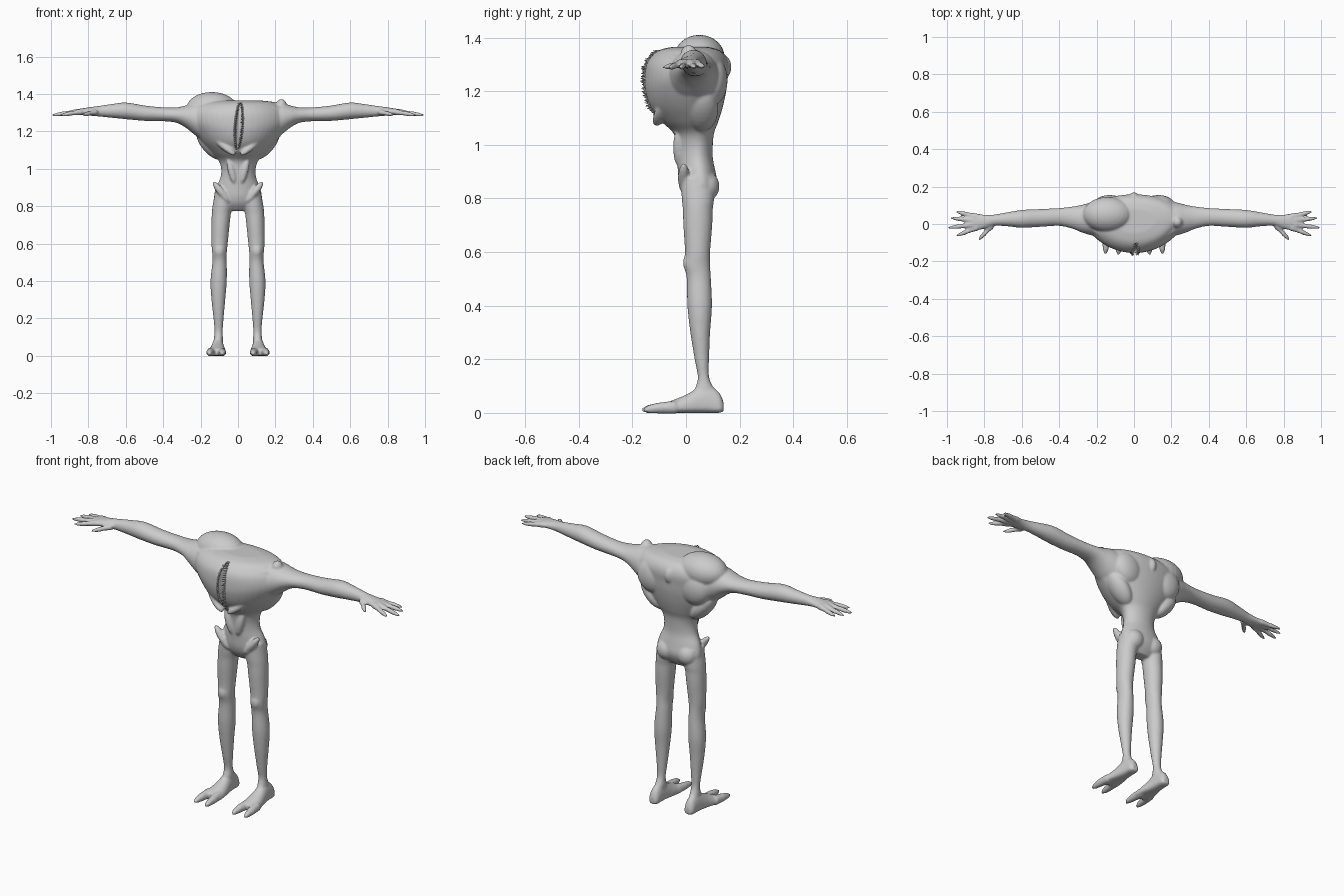
import bpy, bmesh, math, random
from mathutils import Vector, Matrix, Euler
from mathutils.bvhtree import BVHTree

if "Cube" in bpy.data.objects:
    bpy.data.objects.remove(bpy.data.objects["Cube"])

random.seed(3)
bm = bmesh.new()


def skin(b, rings):
    """Bridge a list of point rings into a closed shell."""
    rows = [[b.verts.new(p) for p in r] for r in rings]
    n = len(rows[0])
    faces = [b.faces.new(rows[0]), b.faces.new(rows[-1][::-1])]
    for a, c in zip(rows, rows[1:]):
        for i in range(n):
            j = (i + 1) % n
            faces.append(b.faces.new((a[i], c[i], c[j], a[j])))
    bmesh.ops.recalc_face_normals(b, faces=faces)


def smooth_stations(st, k=4):
    """Catmull-Rom subdivision of cross-section stations."""
    out = []
    for i in range(len(st) - 1):
        p = [st[max(i - 1, 0)], st[i], st[i + 1], st[min(i + 2, len(st) - 1)]]
        for s in range(k):
            t = s / k
            out.append([0.5 * (2 * b + (c - a) * t + (2 * a - 5 * b + 4 * c - d) * t * t
                               + (3 * b - a - 3 * c + d) * t ** 3) for a, b, c, d in zip(*p)])
    return out + [st[-1]]


def loft(st, axis, side=1, front=1.0, back=1.0, mid=0.5, n=32):
    """Stations are (along, a0, a1, b0, b1): extents of the section on the other two axes."""
    rings = []
    for t, a0, a1, b0, b1 in smooth_stations(st):
        ring = []
        am, bmid = (a0 + a1) / 2, b0 + (b1 - b0) * mid
        for i in range(n):
            u = 2 * math.pi * i / n
            c, s = math.cos(u), math.sin(u)
            e = front if s < 0 else back
            a = am + (a1 - a0) / 2 * c
            b = bmid + math.copysign(abs(s) ** e, s) * (b1 - bmid if s > 0 else bmid - b0)
            p = {'x': (t, a, b), 'y': (a, t, b), 'z': (a, b, t)}[axis]
            ring.append((p[0] * side, p[1], p[2]))
        rings.append(ring)
    skin(bm, rings)


def tube(pts, radii, side=1, n=12):
    pts = [Vector((p[0] * side, p[1], p[2])) for p in pts]
    q = (pts[-1] - pts[0]).to_track_quat('Z', 'Y')
    rings = [[p + q @ Vector((r * math.cos(2 * math.pi * i / n), r * math.sin(2 * math.pi * i / n), 0))
              for i in range(n)] for p, r in zip(pts, radii)]
    skin(bm, rings)


def blob(loc, rad, rot=(0, 0, 0), side=1):
    e = Euler((rot[0], rot[1] * side, rot[2] * side))
    m = Matrix.LocRotScale(Vector((loc[0] * side, loc[1], loc[2])), e, Vector(rad))
    bmesh.ops.create_uvsphere(bm, u_segments=24, v_segments=14, radius=1, matrix=m)


# Torso: pelvis, thin waist, keel-shaped rib cage
loft([(.775, -.07, .07, .02, .08), (.81, -.115, .115, -.01, .105), (.85, -.128, .128, -.025, .118),
      (.90, -.118, .118, -.03, .11), (.95, -.095, .098, -.034, .10), (1.0, -.09, .095, -.037, .10),
      (1.045, -.105, .11, -.048, .105), (1.085, -.14, .15, -.09, .12), (1.14, -.19, .20, -.132, .137),
      (1.2, -.235, .245, -.152, .15), (1.25, -.265, .27, -.155, .155), (1.30, -.265, .265, -.148, .158),
      (1.335, -.235, .235, -.125, .145), (1.355, -.19, .20, -.095, .12), (1.365, -.12, .12, -.05, .08)],
     'z', front=1.3, back=1.0, mid=.58, n=48)

# Lopsided shoulder hump, opposite shoulder knob and neck ridge
blob((-.14, .05, 1.325), (.135, .095, .085))
blob((.232, .01, 1.34), (.028, .03, .032))
blob((0, .13, 1.29), (.03, .04, .05))

for s in (-1, 1):
    # Leg
    loft([(.88, .025, .122, -.02, .105), (.80, .03, .136, -.016, .105), (.76, .038, .14, -.012, .1),
          (.70, .045, .142, -.01, .098), (.60, .055, .142, -.004, .09), (.55, .06, .138, -.008, .09),
          (.50, .06, .137, .003, .093), (.40, .06, .147, .005, .097), (.30, .068, .142, .016, .09),
          (.20, .077, .131, .032, .086), (.13, .082, .126, .044, .087), (.08, .08, .13, .03, .11),
          (.03, .085, .13, .03, .12)], 'z', s)
    # Foot with two splayed toes
    loft([(.14, .09, .125, .006, .04), (.125, .08, .135, .0, .075), (.09, .077, .138, .0, .10),
          (.05, .074, .143, .0, .095), (.0, .066, .153, .0, .068), (-.05, .062, .165, .0, .047),
          (-.075, .064, .168, .002, .036)], 'y', s, mid=.3, front=.6)
    tube([(.09, -.04, .021), (.084, -.10, .018), (.082, -.145, .014), (.083, -.165, .011)],
         (.025, .021, .015, .006), s)
    tube([(.142, -.04, .021), (.149, -.10, .018), (.152, -.14, .014), (.153, -.16, .011)],
         (.025, .021, .015, .006), s)
    # Hip crest, buttock, knee cap
    blob((.09, -.008, .875), (.02, .022, .07), (0, math.radians(38), 0), s)
    blob((.062, .075, .845), (.055, .05, .055), side=s)
    blob((.1, .005, .56), (.025, .016, .032), side=s)
    # Arm and palm
    loft([(.10, -.08, .13, 1.12, 1.345), (.17, -.07, .128, 1.14, 1.355), (.23, -.06, .115, 1.18, 1.352),
          (.28, -.045, .102, 1.22, 1.338), (.33, -.025, .093, 1.246, 1.328), (.40, -.01, .085, 1.254, 1.328),
          (.50, -.015, .08, 1.256, 1.338), (.60, -.02, .075, 1.265, 1.354), (.68, -.012, .062, 1.273, 1.345),
          (.75, -.01, .05, 1.28, 1.335), (.80, -.026, .05, 1.284, 1.328), (.85, -.034, .055, 1.287, 1.32),
          (.88, -.025, .045, 1.291, 1.314)], 'x', s)
    # Fingers and thumb
    for a, b in (((.76, -.01, 1.302), (.832, -.086, 1.288)), ((.84, -.02, 1.304), (.952, -.064, 1.286)),
                 ((.86, -.004, 1.304), (.997, -.02, 1.286)), ((.86, .02, 1.304), (.982, .032, 1.288)),
                 ((.84, .04, 1.304), (.952, .066, 1.29))):
        a, b = Vector(a), Vector(b)
        tube([a.lerp(b, t) for t in (0, .35, .6, .85, 1)], (.017, .012, .0125, .009, .004), s)
    # Shoulder blade, flank muscle, collar bone, pectoral edge, belly muscle
    blob((.13, .105, 1.24), (.085, .05, .09), (0, math.radians(25), 0), s)
    blob((.15, .06, 1.13), (.045, .06, .10), (0, math.radians(40), 0), s)
    blob((.14, -.06, 1.325), (.11, .025, .016), (0, math.radians(3), math.radians(25)), s)
    blob((.075, -.085, 1.125), (.085, .03, .022), (0, math.radians(-38), math.radians(25)), s)
    blob((.035, -.03, .99), (.02, .018, .07), (0, math.radians(14), 0), s)

me = bpy.data.meshes.new("body")
bm.to_mesh(me)
bm.free()
body = bpy.data.objects.new("body", me)
bpy.context.collection.objects.link(body)

# Fuse everything into one smooth skin
r = body.modifiers.new("fuse", 'REMESH')
r.mode = 'VOXEL'
r.voxel_size = .0058
r.use_smooth_shade = True
sm = body.modifiers.new("soften", 'SMOOTH')
sm.factor, sm.iterations = .5, 6
dg = bpy.context.evaluated_depsgraph_get()
fused = bpy.data.meshes.new_from_object(body.evaluated_get(dg))
body.modifiers.clear()
body.data = fused
tree = BVHTree.FromPolygons([v.co.copy() for v in fused.vertices], [p.vertices[:] for p in fused.polygons])

# Vertical chest mouth: press a slit into the skin
Z0, Z1 = 1.105, 1.352


def mouth_x(z):
    return -.004 + .016 * (z - Z0) / (Z1 - Z0)


for v in fused.vertices:
    if v.co.y < -.03 and Z0 < v.co.z < Z1:
        half = .021 * math.sin(math.pi * (v.co.z - Z0) / (Z1 - Z0)) ** .5
        d = abs(v.co.x - mouth_x(v.co.z))
        if d < half:
            v.co.y += .03 * (1 - (d / half) ** 2)

# Two rows of crooked teeth along the lips
tb = bmesh.new()
N = 24
for i in range(N):
    for s in (-1, 1):
        z = Z0 + (Z1 - Z0) * (i + .5 + .25 * s) / N
        half = .021 * math.sin(math.pi * (z - Z0) / (Z1 - Z0)) ** .5
        hit = tree.ray_cast(Vector((mouth_x(z) + s * half, -1, z)), Vector((0, 1, 0)))[0]
        if hit:
            d = Vector((-s * random.uniform(.3, .9), -1, random.uniform(-.3, .4))).normalized()
            h = random.uniform(.018, .026)
            m = Matrix.Translation(hit + d * (h / 2 - .006)) @ d.to_track_quat('Z', 'Y').to_matrix().to_4x4()
            bmesh.ops.create_cone(tb, cap_ends=True, segments=8, radius1=.0055, radius2=.0008, depth=h, matrix=m)
tm = bpy.data.meshes.new("teeth")
tb.to_mesh(tm)
tb.free()
for p in tm.polygons:
    p.use_smooth = len(p.vertices) == 4
bpy.context.collection.objects.link(bpy.data.objects.new("teeth", tm))
